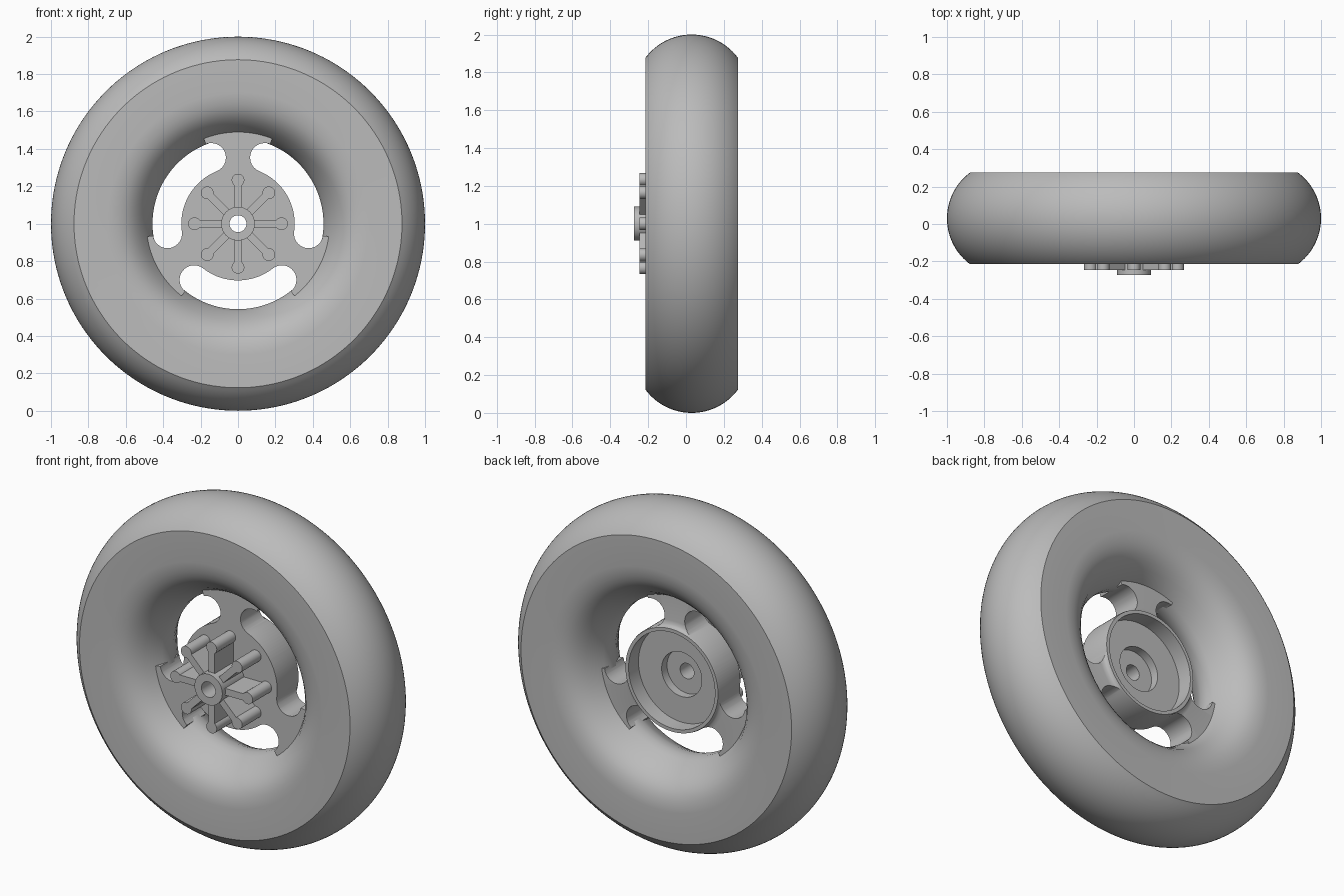
import bpy, bmesh
from math import sin, cos, radians, pi, atan2, hypot

if "Cube" in bpy.data.objects:
    bpy.data.objects.remove(bpy.data.objects["Cube"])

CENTRE_Z = 1.0
FACE_Y = -0.07          # front of the hub plate

grey = bpy.data.materials.new("plain_grey")
grey.use_nodes = True
grey.diffuse_color = (0.5, 0.5, 0.5, 1)
grey.node_tree.nodes["Principled BSDF"].inputs["Base Color"].default_value = (0.5, 0.5, 0.5, 1)


def finish(name, bm):
    bmesh.ops.recalc_face_normals(bm, faces=bm.faces)
    mesh = bpy.data.meshes.new(name)
    bm.to_mesh(mesh)
    bm.free()
    mesh.materials.append(grey)
    obj = bpy.data.objects.new(name, mesh)
    bpy.context.collection.objects.link(obj)
    return obj


def smooth(obj, angle=35):
    bpy.ops.object.select_all(action="DESELECT")
    obj.select_set(True)
    bpy.context.view_layer.objects.active = obj
    bpy.ops.object.shade_smooth_by_angle(angle=radians(angle))


def lathe(name, profile, steps=120):
    """Spin a closed (radius, y) profile around the axle."""
    bm = bmesh.new()
    rings = []
    for i in range(steps):
        a = 2 * pi * i / steps
        rings.append([bm.verts.new((r * cos(a), y, CENTRE_Z + r * sin(a))) for r, y in profile])
    n = len(profile)
    for i in range(steps):
        p, q = rings[i], rings[(i + 1) % steps]
        for j in range(n):
            k = (j + 1) % n
            bm.faces.new((p[j], p[k], q[k], q[j]))
    return finish(name, bm)


def prism(name, outline, y0, y1):
    """Extrude an (x, z) outline along the axle."""
    bm = bmesh.new()
    front = [bm.verts.new((x, y0, CENTRE_Z + z)) for x, z in outline]
    back = [bm.verts.new((x, y1, CENTRE_Z + z)) for x, z in outline]
    bm.faces.new(front)
    bm.faces.new(back)
    for i in range(len(front)):
        k = (i + 1) % len(front)
        bm.faces.new((front[i], front[k], back[k], back[i]))
    return finish(name, bm)


def arc(cx, cz, r, a0, a1, steps):
    return [(cx + r * cos(a0 + (a1 - a0) * i / steps), cz + r * sin(a0 + (a1 - a0) * i / steps))
            for i in range(steps + 1)]


def turn(points, a):
    return [(x * cos(a) - z * sin(a), x * sin(a) + z * cos(a)) for x, z in points]


# Tyre: rounded tread, flat sidewalls and a flared opening, mirrored about its mid plane
MID_Y, HALF = 0.03, 0.245
side = [(0.70, HALF), (0.67, 0.242), (0.64, 0.236), (0.61, 0.226), (0.58, 0.21),
        (0.55, 0.185), (0.52, 0.15), (0.49, 0.10), (0.47, 0.06), (0.457, 0.025)]
tread_r = 0.305
spread = atan2(HALF, hypot(tread_r, 0) - 0.123)
tread = [(1 - tread_r + x, y) for x, y in arc(0, 0, tread_r, -spread, spread, 24)]
tyre_profile = (tread + side + [(r, -y) for r, y in reversed(side)])
tyre = lathe("tyre", [(r, MID_Y + y) for r, y in tyre_profile], 160)
smooth(tyre, 30)

# Hub: axle boss, plate and hollow drum at the back
hub = lathe("hub", [
    (0.045, -0.274), (0.09, -0.274), (0.09, FACE_Y), (0.53, FACE_Y),
    (0.53, 0.105), (0.335, 0.105), (0.315, 0.109), (0.304, 0.118), (0.30, 0.132),
    (0.28, 0.132), (0.28, 0.04), (0.13, 0.04), (0.13, -0.01), (0.045, -0.01)])

# Three curved windows with rounded ends, cut through the plate
END, MID_R, HALF_W = radians(38), 0.381, 0.078
ex, ez = MID_R * cos(END), MID_R * sin(END)
slot = arc(0, 0, MID_R - HALF_W, -END, END, 24)
slot += arc(ex, ez, HALF_W, END + pi, END, 14)[1:]
slot += arc(0, 0, 0.56, END, -END, 24)
slot += arc(ex, -ez, HALF_W, -END, -END - pi, 14)[:-1]
for i in range(3):
    cutter = prism("window_cutter", turn(slot, radians(30 + 120 * i)), -0.2, 0.3)
    cutter.hide_render = True
    mod = hub.modifiers.new("window", "BOOLEAN")
    mod.operation = "DIFFERENCE"
    mod.solver = "EXACT"
    mod.object = cutter
    bpy.context.view_layer.objects.active = hub
    bpy.ops.object.modifier_apply(modifier=mod.name)
    bpy.data.objects.remove(cutter)
smooth(hub)

# Star of eight deep ribs, each ending in a round peg
ARM, PEG_R, PEG_AT = 0.02, 0.034, 0.233
sweep = pi - 0.63
rib = [(0.075, -ARM)] + arc(PEG_AT, 0, PEG_R, -sweep, sweep, 24) + [(0.075, ARM)]
for i in range(8):
    arm = prism("star_rib_%d" % (i + 1), turn(rib, i * pi / 4), -0.245, FACE_Y + 0.02)
    smooth(arm)
